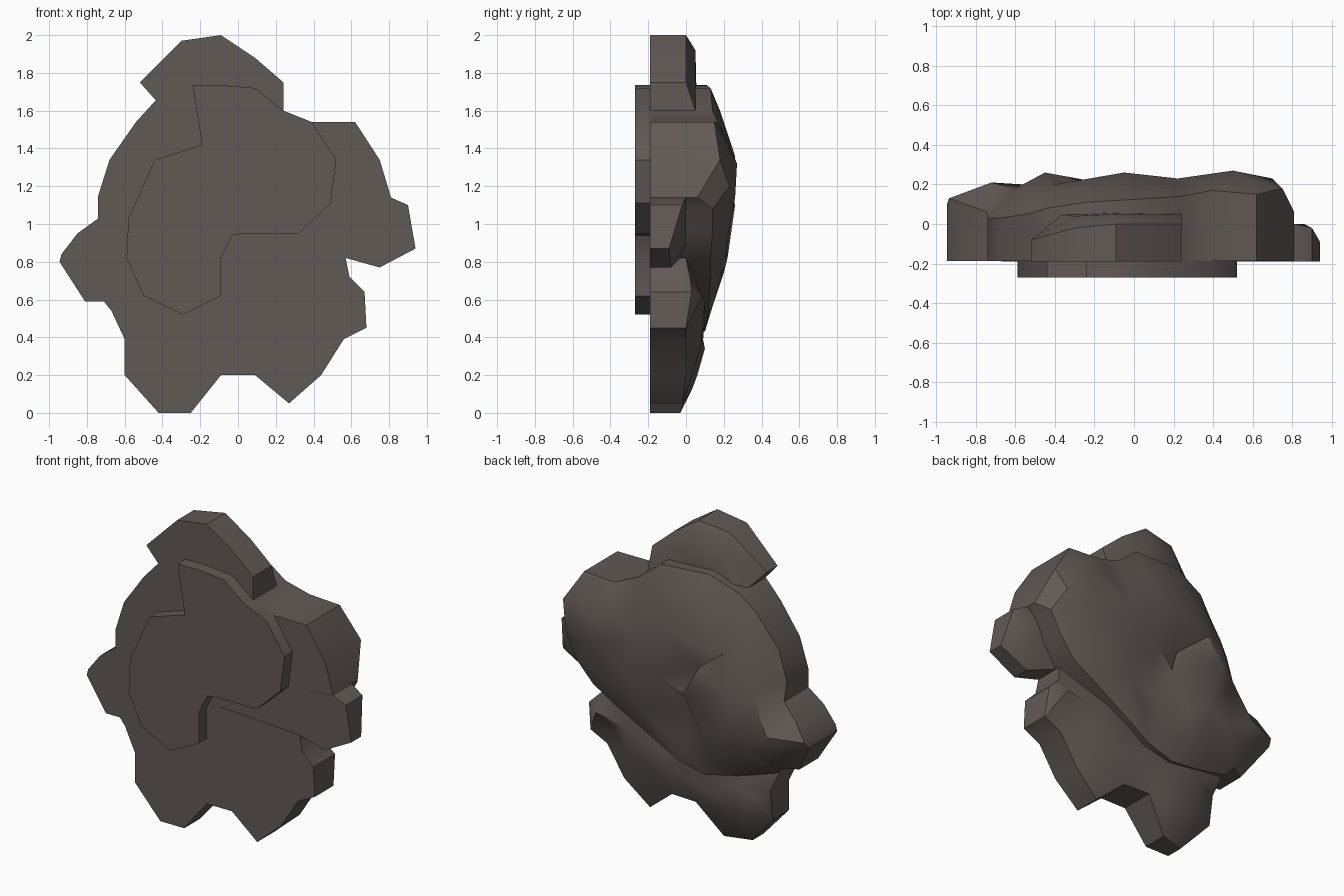
import bpy, bmesh, math
from mathutils import Vector
from mathutils.geometry import delaunay_2d_cdt

stone = bpy.data.materials.new("dark_stone")
stone.diffuse_color = (0.12, 0.10, 0.092, 1)


def rock(name, rim, bumps=(), front=-0.19):
    """Flat-fronted slab: rim and bumps are (x, z, back depth y)."""
    pts = list(rim) + list(bumps)
    n = len(rim)
    flat = [Vector((p[0], p[1])) for p in pts]
    co, _, tris, orig, _, _ = delaunay_2d_cdt(flat, [], [list(range(n))], 1, 1e-5)
    bm = bmesh.new()
    back = [bm.verts.new((c.x, pts[o[0]][2] if o else 0.1, c.y)) for c, o in zip(co, orig)]
    for t in tris:
        bm.faces.new([back[i] for i in t])
    # walls and flat front
    edges = [e for e in bm.edges if e.is_boundary]
    twin = {}
    for e in edges:
        for v in e.verts:
            if v not in twin:
                twin[v] = bm.verts.new((v.co.x, front, v.co.z))
    for e in edges:
        a, b = e.verts
        bm.faces.new((a, b, twin[b], twin[a]))
    bmesh.ops.holes_fill(bm, edges=[e for e in bm.edges if e.is_boundary], sides=0)
    bmesh.ops.recalc_face_normals(bm, faces=bm.faces)
    me = bpy.data.meshes.new(name)
    bm.to_mesh(me)
    bm.free()
    me.materials.append(stone)
    ob = bpy.data.objects.new(name, me)
    bpy.context.collection.objects.link(ob)
    bpy.ops.object.select_all(action='DESELECT')
    bpy.context.view_layer.objects.active = ob
    ob.select_set(True)
    bpy.ops.object.shade_smooth_by_angle(angle=math.radians(38))
    return ob


# Main mass with the bumpy back
rock("main_boulder", [
    (-.54, 1.54, .05), (-.44, 1.65, .08), (-.24, 1.735, .11), (.09, 1.72, .13),
    (.24, 1.60, .14), (.39, 1.54, .17), (.62, 1.54, .15), (.75, 1.34, .18),
    (.81, 1.14, .06), (.75, 1.08, .14), (.68, .95, .14), (.57, .82, .13),
    (.40, .72, .13), (.15, .58, .12), (-.02, .48, .11), (-.20, .43, .10),
    (-.42, .47, .07), (-.67, .54, .03), (-.71, .59, .06), (-.81, .59, .0),
    (-.945, .80, .10), (-.935, .84, .13), (-.85, .95, .10), (-.74, 1.03, .06),
    (-.74, 1.15, .03), (-.68, 1.34, .03)], [
    # upper shoulder
    (-.42, 1.52, .14), (-.20, 1.60, .18), (.10, 1.58, .18), (.38, 1.46, .21),
    (.60, 1.42, .22), (-.05, 1.36, .26), (.22, 1.28, .23), (.50, 1.32, .27),
    # middle swells and hollow
    (.70, 1.20, .23), (.52, 1.14, .26), (.28, 1.05, .22), (.45, .93, .22),
    (.02, 1.06, .24), (-.12, .97, .20), (-.08, .82, .10), (-.20, 1.14, .15),
    (-.40, 1.30, .20), (-.55, 1.36, .13), (-.45, 1.10, .26), (-.60, 1.08, .18),
    # lower swells
    (.18, .80, .21), (.08, .68, .17), (-.08, .62, .14), (-.25, .74, .20),
    (-.40, .82, .22), (-.56, .74, .20), (-.30, .56, .14), (-.50, .58, .13),
    (-.72, .85, .21), (-.78, .72, .15)], front=-0.188)

# Lower skirt with two feet
rock("lower_skirt", [
    (.57, .82, .0), (.59, .72, .02), (.67, .64, .03), (.68, .45, .0), (.56, .39, .0),
    (.44, .20, .0), (.27, .05, -.02), (.09, .20, .02), (-.09, .20, .03),
    (-.25, 0, -.03), (-.42, 0, -.08), (-.60, .20, -.03), (-.60, .39, .0),
    (-.67, .54, .0), (-.50, .70, .0), (0, .85, .0)], [
    (.58, .62, .09), (.50, .55, .05), (.36, .58, .10), (.40, .40, .04),
    (.28, .22, .04), (.14, .50, .10), (.20, .36, .08), (-.02, .38, .09),
    (-.20, .34, .10), (-.22, .20, .06), (-.34, .12, .03), (-.44, .22, .06),
    (-.42, .40, .08), (-.52, .36, .05)])

# Knob on top
rock("top_knob", [
    (-.52, 1.75, -.08), (-.30, 1.97, -.02), (-.09, 2.0, -.0), (.09, 1.88, -.0),
    (.24, 1.75, .0), (.24, 1.60, .05), (-.40, 1.60, .05), (-.44, 1.66, -.02)], [
    (-.30, 1.83, .04), (-.10, 1.92, .05), (.06, 1.80, .05), (-.1, 1.72, .055)])

# Knob on the right side
rock("side_knob", [
    (.65, 1.12, .0), (.81, 1.14, .0), (.90, 1.10, -.02), (.94, .87, -.09),
    (.75, .77, -.08), (.57, .82, -.03)], [(.86, 1.02, .0), (.77, .90, .0)])

# Raised plate on the flat front
plate = [(-.24, 1.735), (-.09, 1.735), (.09, 1.72), (.24, 1.60), (.39, 1.54), (.52, 1.34),
         (.49, 1.11), (.32, .95), (.04, .95), (-.03, .94), (-.09, .82), (-.09, .62),
         (-.29, .52), (-.50, .62), (-.59, .82), (-.58, 1.03), (-.44, 1.34), (-.19, 1.42)]
rock("front_plate", [(x, z, -.17) for x, z in plate], front=-0.27)
